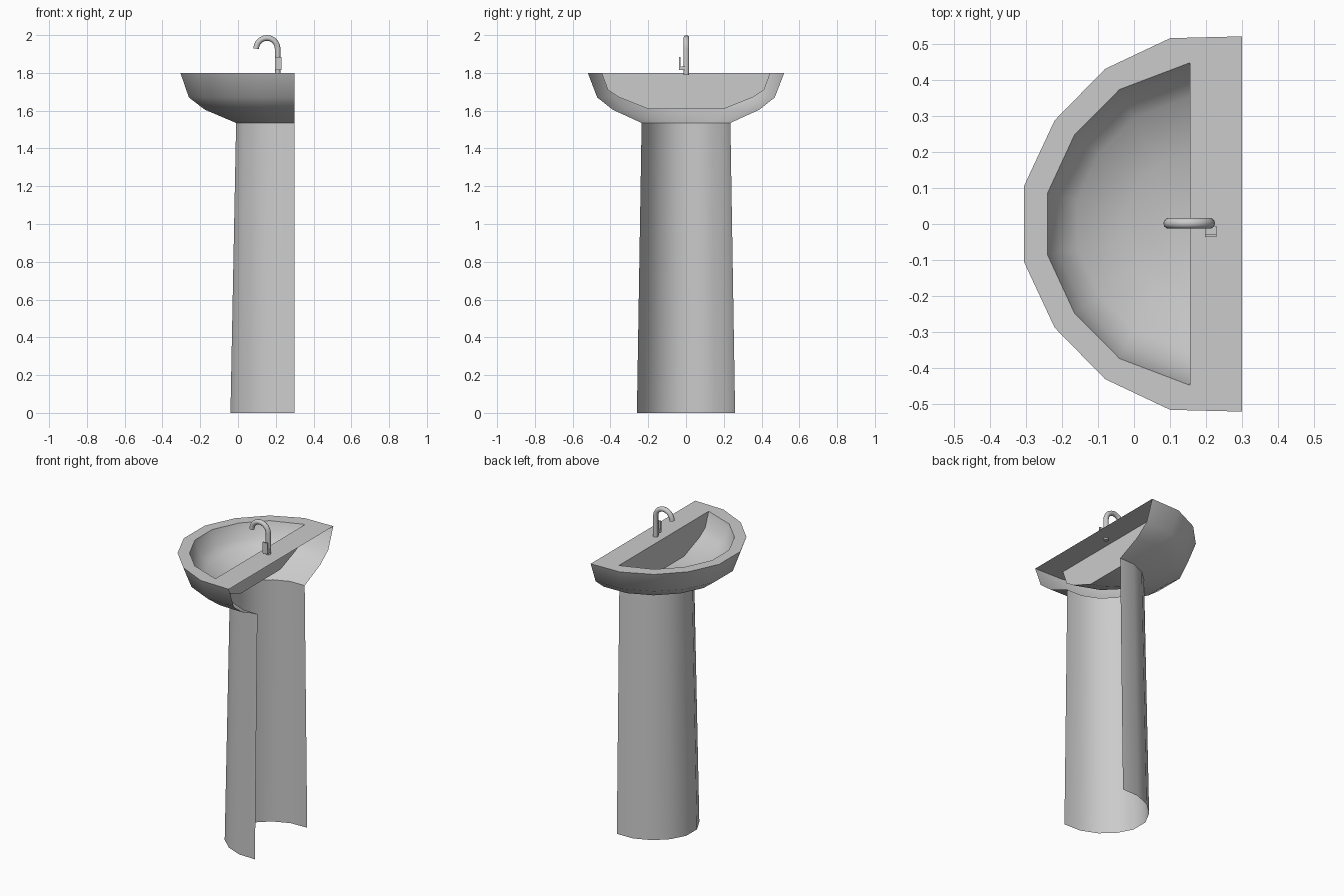
import bpy, math

if "Cube" in bpy.data.objects:
    bpy.data.objects.remove(bpy.data.objects["Cube"])

# half plan of the outer shell (x, y), back corner to front
OUTER = [(0.30, -0.52), (0.10, -0.515), (-0.08, -0.43), (-0.22, -0.287), (-0.305, -0.105)]
# half plan of the basin opening
INNER = [(0.155, -0.447), (-0.04, -0.373), (-0.165, -0.247), (-0.24, -0.085)]


def ring(half, z, sx=1.0, sy=1.0):
    """Mirrored outline at height z, scaled about its flat back edge."""
    pts = half + [(x, -y) for x, y in reversed(half)]
    back = half[0][0]
    return [(back + (x - back) * sx, y * sy, z) for x, y in pts]


def loft(a, b, n):
    return [(a + i + 1, a + i, b + i, b + i + 1) for i in range(n - 1)]


def make(name, verts, faces, angle=None):
    me = bpy.data.meshes.new(name)
    me.from_pydata(verts, [], faces)
    ob = bpy.data.objects.new(name, me)
    bpy.context.collection.objects.link(ob)
    if angle:
        bpy.ops.object.select_all(action='DESELECT')
        ob.select_set(True)
        bpy.context.view_layer.objects.active = ob
        bpy.ops.object.shade_smooth_by_angle(angle=math.radians(angle))
    return ob


# pedestal: half-round column, open at the back
make("pedestal",
     ring(OUTER, 0, 0.34 / 0.605, 0.26 / 0.52) + ring(OUTER, 1.535, 0.31 / 0.605, 0.235 / 0.52),
     loft(0, 10, 10), 40)

# sink: outer bowl rings, then basin rings going down
verts, faces = [], []
for z, depth, half in [(1.535, 0.31, 0.235), (1.605, 0.475, 0.388), (1.67, 0.56, 0.47), (1.8, 0.605, 0.52)]:
    verts += ring(OUTER, z, depth / 0.605, half / 0.52)
for k in range(3):
    faces += loft(10 * k, 10 * k + 10, 10)
for z, s in [(1.8, 1.0), (1.71, 0.925), (1.67, 0.79), (1.61, 0.45)]:
    verts += ring(INNER, z, s, s)
for k in range(3):
    faces += loft(40 + 8 * k, 48 + 8 * k, 8)
# flat rim and tap ledge
faces += loft(31, 40, 8)
faces += [(40, 31, 30), (39, 38, 47), (39, 47, 40, 30)]
# basin floor and flat back wall
faces.append(tuple(range(71, 63, -1)))
faces.append((47, 55, 63, 71, 64, 56, 48, 40))
make("sink_bowl", verts, faces, 40)

# tap: swan-neck tube
R, CX, CZ, Y = 0.057, 0.153, 1.928, 0.002
path = [(0.21, Y, 1.79)] + [(CX + R * math.cos(a), Y, CZ + R * math.sin(a))
                            for a in (math.pi * i / 10 for i in range(11))]
cu = bpy.data.curves.new("tap_spout", 'CURVE')
cu.dimensions = '3D'
cu.bevel_depth = 0.015
cu.bevel_resolution = 3
cu.use_fill_caps = True
sp = cu.splines.new('POLY')
sp.points.add(len(path) - 1)
for p, co in zip(sp.points, path):
    p.co = (*co, 1)
sp.use_smooth = True
bpy.context.collection.objects.link(bpy.data.objects.new("tap_spout", cu))


def box(name, lo, hi):
    v = [(x, y, z) for x in (lo[0], hi[0]) for y in (lo[1], hi[1]) for z in (lo[2], hi[2])]
    f = [(0, 1, 3, 2), (4, 6, 7, 5), (0, 4, 5, 1), (2, 3, 7, 6), (0, 2, 6, 4), (1, 5, 7, 3)]
    make(name, v, f)


# tap lever: stub and upright paddle
box("tap_lever_stub", (0.198, -0.03, 1.815), (0.228, -0.005, 1.835))
box("tap_lever", (0.197, -0.036, 1.815), (0.229, -0.029, 1.885))
